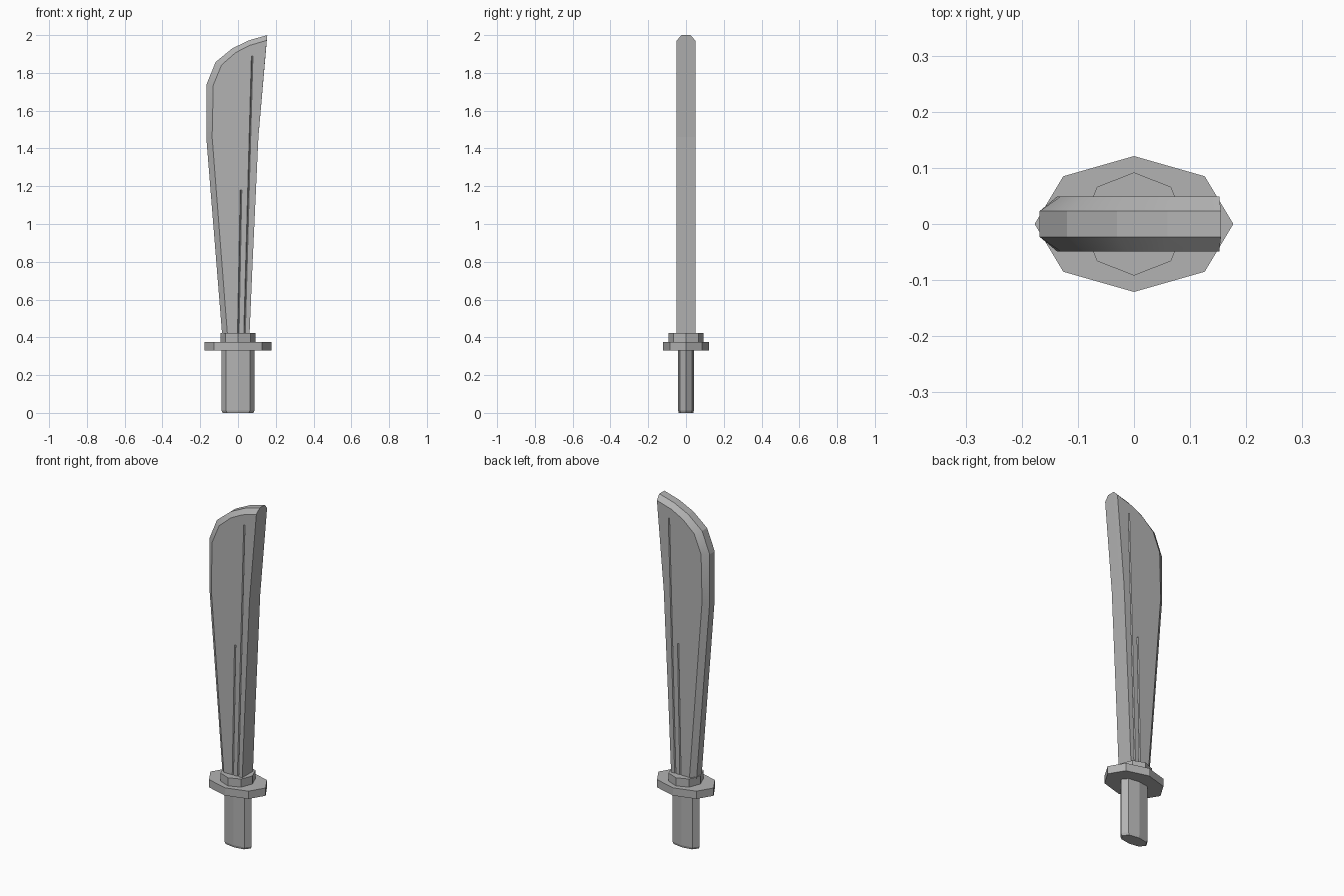
import bpy, bmesh

if "Cube" in bpy.data.objects:
    bpy.data.objects.remove(bpy.data.objects["Cube"])

steel = bpy.data.materials.new("dark_grey")
steel.diffuse_color = (0.45, 0.45, 0.45, 1)
steel.use_nodes = True
steel.node_tree.nodes["Principled BSDF"].inputs["Base Color"].default_value = steel.diffuse_color


def loft(name, rings):
    """Skin a closed solid through rings of matching points."""
    bm = bmesh.new()
    loops = [[bm.verts.new(p) for p in ring] for ring in rings]
    n = len(loops[0])
    for a, b in zip(loops, loops[1:]):
        for i in range(n):
            j = (i + 1) % n
            if a[i].co == b[i].co and a[j].co == b[j].co:
                continue
            bm.faces.new((a[i], a[j], b[j], b[i]))
    bm.faces.new(loops[0][::-1])
    bm.faces.new(loops[-1])
    bmesh.ops.recalc_face_normals(bm, faces=bm.faces[:])
    # rings share the spine points in some parts: keep only used geometry
    bmesh.ops.remove_doubles(bm, verts=bm.verts[:], dist=1e-5)
    me = bpy.data.meshes.new(name)
    bm.to_mesh(me)
    bm.free()
    me.materials.append(steel)
    ob = bpy.data.objects.new(name, me)
    bpy.context.collection.objects.link(ob)
    return ob


def octagon(rx, ry, mx, my, z, s=1):
    """Eight-sided ring with points on the axes and (mx, my) between them."""
    pts = [(rx, 0), (mx, my), (0, ry), (-mx, my),
           (-rx, 0), (-mx, -my), (0, -ry), (mx, -my)]
    return [(x * s, y * s, z) for x, y in pts]


# Handle with a chamfered butt
grip = (0.088, 0.042, 0.063, 0.032)
loft("handle", [octagon(*grip, 0.005, 0.92), octagon(*grip, 0.018),
                octagon(*grip, 0.35)]).location.z = -0.005

# Guard and collar
loft("guard", [octagon(0.177, 0.121, 0.126, 0.085, z) for z in (0.331, 0.376)])
loft("collar", [octagon(0.092, 0.092, 0.066, 0.066, z) for z in (0.37, 0.423)])

# Blade: flat spine on the right, bevelled cutting edge and tip on the left
spine = [(0.108, 1.46), (0.077, 0.79), (0.060, 0.39)]
edge = [(-0.082, 0.39), (-0.168, 1.46), (-0.168, 1.735), (-0.119, 1.857),
        (-0.03, 1.93), (0.06, 1.973), (0.155, 2.0)]
inner = [(-0.054, 0.39), (-0.137, 1.46), (-0.131, 1.735), (-0.087, 1.842),
         (-0.013, 1.907), (0.06, 1.945), (0.152, 1.972)]


def outline(points, y):
    return [(x, y, z) for x, z in points + spine]


blade = loft("blade", [outline(inner, -0.049), outline(edge, -0.023),
                       outline(edge, 0.023), outline(inner, 0.049)])
for face in blade.data.polygons:      # the bevel is softly shaded
    face.use_smooth = 0.2 < abs(face.normal.y) < 0.95

# V-shaped engraved lines on both faces of the blade
lines = [((0.034, 0.40), (0.075, 1.89)), ((0.001, 0.40), (0.016, 1.18))]
for k, ((x0, z0), (x1, z1)) in enumerate(lines):
    for side in (-1, 1):
        section = [(-0.007, 0.053), (0.007, 0.053), (0, 0.043)]
        cutter = loft(f"line_cutter_{k}_{side}",
                      [[(x + dx, side * y, z) for dx, y in section]
                       for x, z in ((x0, z0), (x1, z1))])
        cutter.hide_render = True
        cutter.hide_set(True)
        mod = blade.modifiers.new("engraving", "BOOLEAN")
        mod.operation = "DIFFERENCE"
        mod.solver = "EXACT"
        mod.object = cutter
